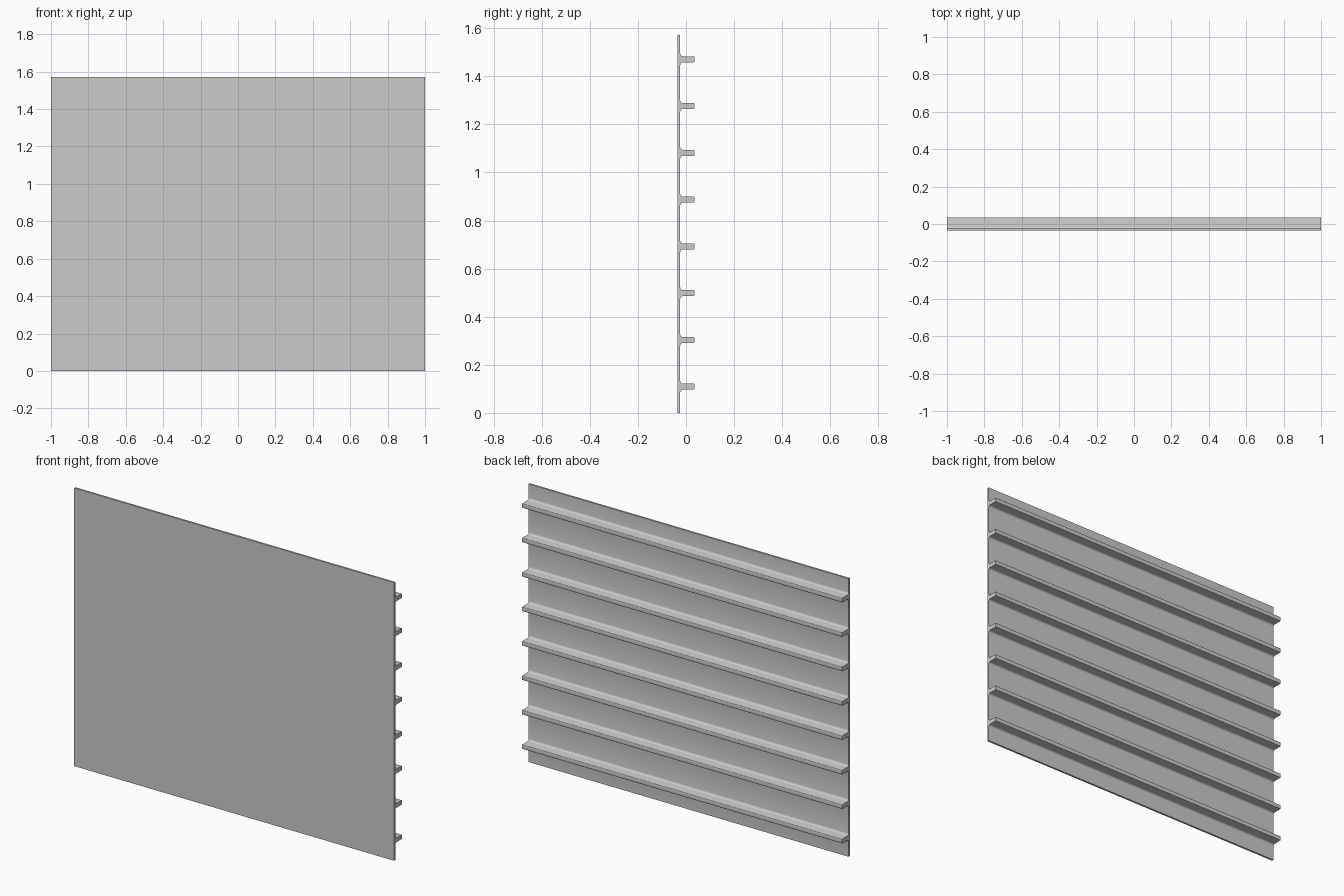
import bpy, bmesh
from math import sin, cos, pi

if "Cube" in bpy.data.objects:
    bpy.data.objects.remove(bpy.data.objects["Cube"])

HEIGHT = 1.571
FRONT, FACE, TIP = -0.035, -0.024, 0.035   # plate front, plate back, rib tip
HALF = 0.0125                              # half rib thickness
FILLET, ROUND = 0.011, 0.004               # root fillet and tip rounding
RIBS = [0.109 + 0.1945 * i for i in range(8)]


def arc(cy, cz, r, a0, a1, n=4):
    return [(cy + r * cos(a0 + (a1 - a0) * i / n),
             cz + r * sin(a0 + (a1 - a0) * i / n)) for i in range(n + 1)]


def rib_outline(z):
    """Rib cross-section from its lower root to its upper root."""
    return (arc(FACE + FILLET, z - HALF - FILLET, FILLET, pi, pi / 2)
            + arc(TIP - ROUND, z - HALF + ROUND, ROUND, -pi / 2, 0)
            + arc(TIP - ROUND, z + HALF - ROUND, ROUND, 0, pi / 2)
            + arc(FACE + FILLET, z + HALF + FILLET, FILLET, -pi / 2, -pi))


# One continuous cross-section: flat front, ribbed back
profile = [(FRONT, 0), (FACE, 0)]
for z in RIBS:
    profile += rib_outline(z)
profile += [(FACE, HEIGHT), (FRONT, HEIGHT)]

# Extrude the section along x
bm = bmesh.new()
face = bm.faces.new([bm.verts.new((-1, y, z)) for y, z in profile])
ext = bmesh.ops.extrude_face_region(bm, geom=[face], use_keep_orig=True)
bmesh.ops.translate(bm, vec=(2, 0, 0),
                    verts=[v for v in ext["geom"] if isinstance(v, bmesh.types.BMVert)])
bmesh.ops.recalc_face_normals(bm, faces=bm.faces)
mesh = bpy.data.meshes.new("ribbed_panel")
bm.to_mesh(mesh)
bm.free()
panel = bpy.data.objects.new("ribbed_panel", mesh)
bpy.context.collection.objects.link(panel)

# Smooth the fillets, keep the plate edges sharp
bpy.context.view_layer.objects.active = panel
panel.select_set(True)
bpy.ops.object.shade_smooth_by_angle(angle=pi / 6)
